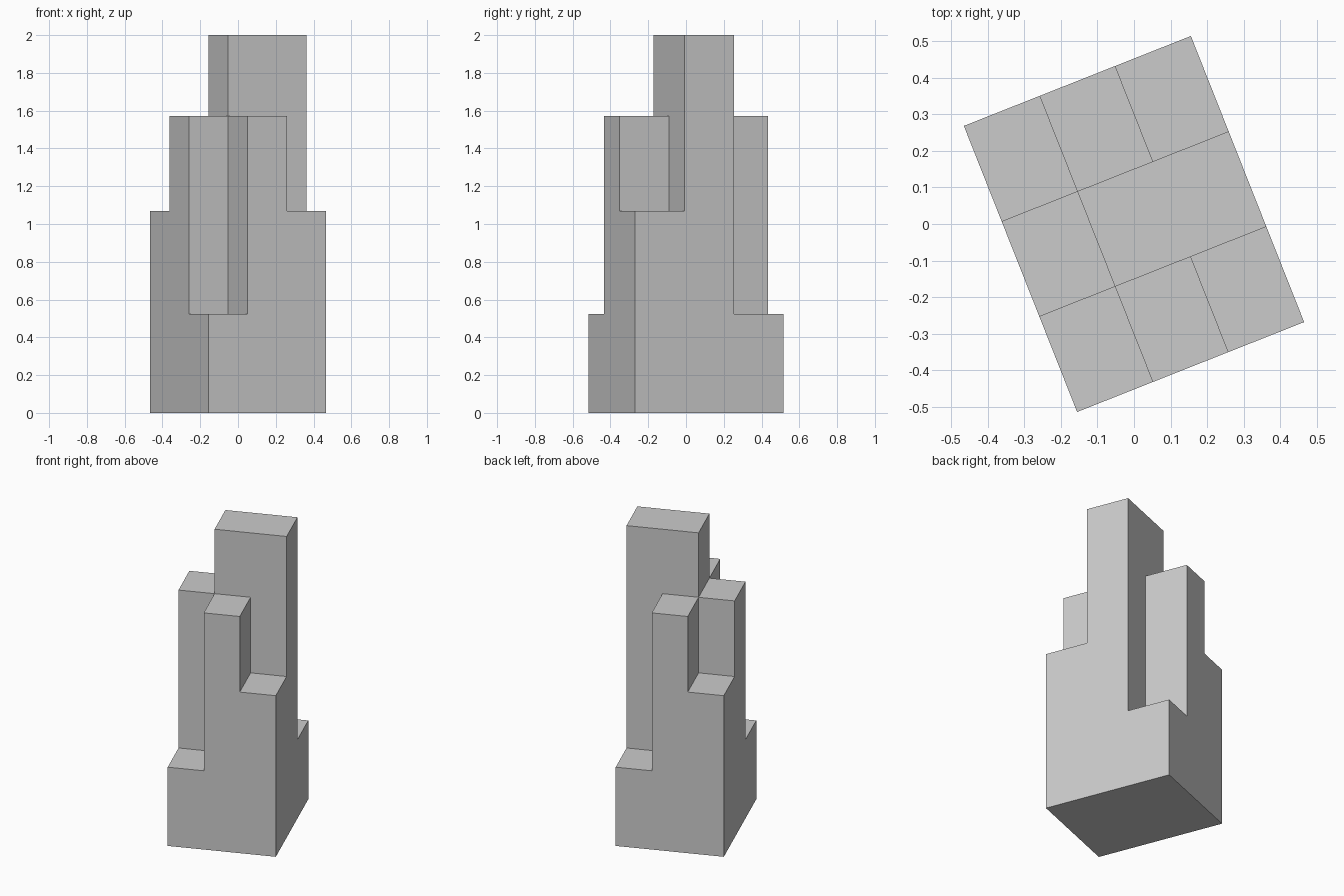
import bpy, bmesh, math
from mathutils import Matrix, Vector

if "Cube" in bpy.data.objects:
    bpy.data.objects.remove(bpy.data.objects["Cube"])

W, D = 0.669, 0.843          # footprint before turning
ANGLE = math.radians(21.6)   # turn about z
LEVELS = [0, 0.523, 1.07, 1.572, 2.0]
# Number of storeys for each third of the footprint: rows front to back, left to right
STOREYS = [[1, 3, 2],
           [3, 4, 4],
           [2, 3, 1]]


def solid(i, j, k):
    return 0 <= i < 3 and 0 <= j < 3 and 0 <= k < STOREYS[j][i]


def point(c):
    return Vector(((c[0] / 3 - 0.5) * W, (c[1] / 3 - 0.5) * D, LEVELS[c[2]]))


# Stepped tower: only the outer faces of the stacked blocks
bm = bmesh.new()
for j in range(3):
    for i in range(3):
        for k in range(STOREYS[j][i]):
            for axis in range(3):
                for side in (0, 1):
                    n = [i, j, k]
                    n[axis] += 2 * side - 1
                    if solid(*n):
                        continue
                    quad = []
                    for a, b in ((0, 0), (1, 0), (1, 1), (0, 1)):
                        c = [i, j, k]
                        c[axis] += side
                        c[(axis + 1) % 3] += a
                        c[(axis + 2) % 3] += b
                        quad.append(bm.verts.new(point(c)))
                    bm.faces.new(quad if side else quad[::-1])

# Weld, merge flat areas and turn the footprint
bmesh.ops.remove_doubles(bm, verts=bm.verts[:], dist=1e-4)
bmesh.ops.dissolve_limit(bm, angle_limit=0.01, verts=bm.verts[:], edges=bm.edges[:])
bmesh.ops.transform(bm, matrix=Matrix.Rotation(ANGLE, 4, 'Z'), verts=bm.verts[:])

mesh = bpy.data.meshes.new("stepped_tower")
bm.to_mesh(mesh)
bm.free()
bpy.context.collection.objects.link(bpy.data.objects.new("stepped_tower", mesh))
